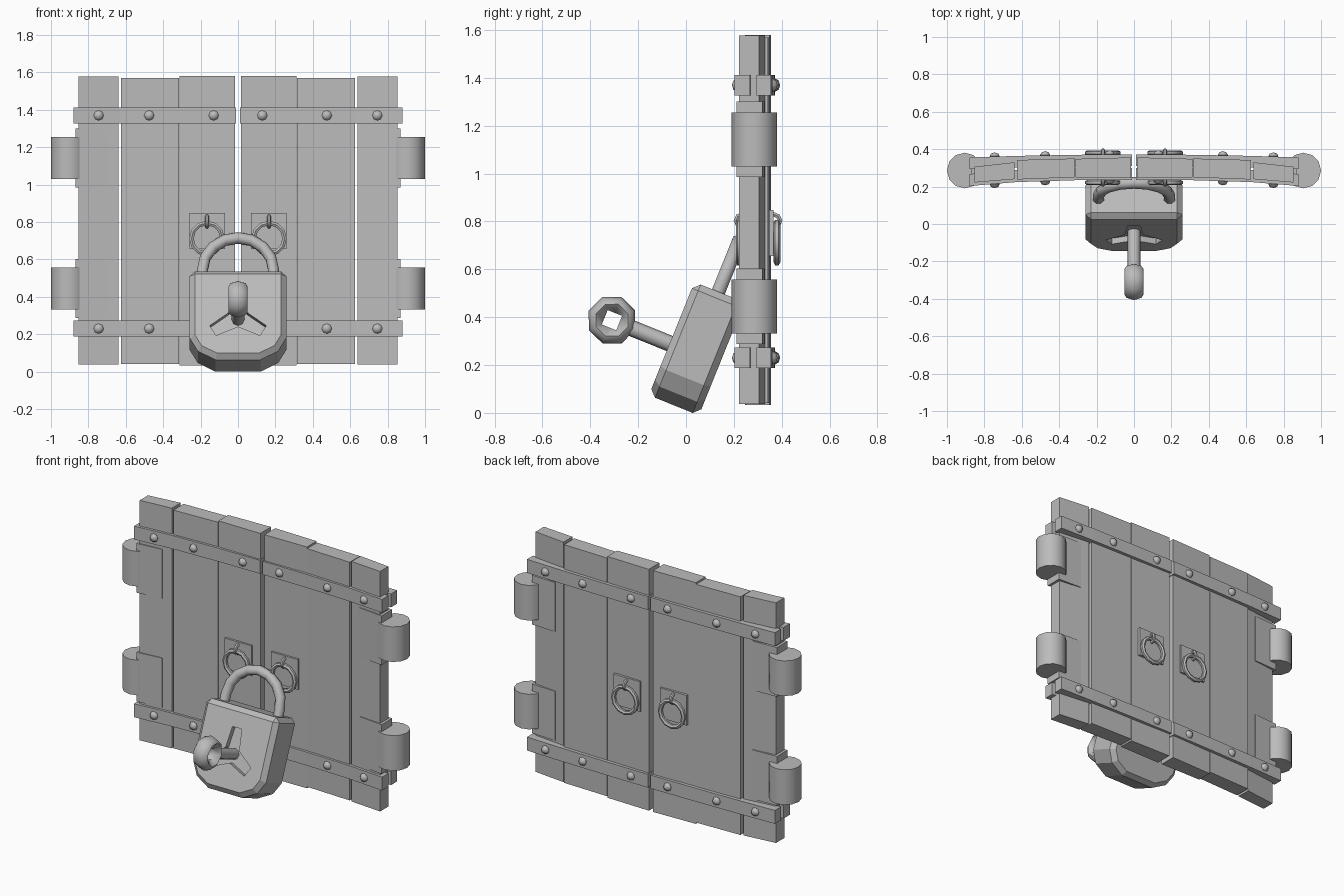
import bpy, bmesh, math
from mathutils import Matrix, Vector

cube = bpy.data.objects.get("Cube")
if cube:
    bpy.data.objects.remove(cube, do_unlink=True)

grey = bpy.data.materials.new("plain_grey")
grey.use_nodes = True
COLOUR = (0.5, 0.5, 0.5, 1)
grey.diffuse_color = COLOUR
grey.node_tree.nodes["Principled BSDF"].inputs["Base Color"].default_value = COLOUR


def finish(name, bm, matrix=None, smooth=False):
    """Turn a bmesh into a named grey object."""
    if matrix:
        bm.transform(matrix)
    bmesh.ops.recalc_face_normals(bm, faces=bm.faces)
    mesh = bpy.data.meshes.new(name)
    bm.to_mesh(mesh)
    bm.free()
    mesh.materials.append(grey)
    obj = bpy.data.objects.new(name, mesh)
    bpy.context.collection.objects.link(obj)
    if smooth:
        bpy.ops.object.select_all(action='DESELECT')
        obj.select_set(True)
        bpy.context.view_layer.objects.active = obj
        bpy.ops.object.shade_smooth_by_angle(angle=math.radians(50))
    return obj


def prism(name, outline, low, high, matrix=None):
    """Extrude a plan outline along z."""
    bm = bmesh.new()
    face = bm.faces.new([bm.verts.new((x, y, low)) for x, y in outline])
    ext = bmesh.ops.extrude_face_region(bm, geom=[face])
    top = [g for g in ext["geom"] if isinstance(g, bmesh.types.BMVert)]
    bmesh.ops.translate(bm, verts=top, vec=(0, 0, high - low))
    return finish(name, bm, matrix)


def tube(name, path, radius, sides=8, closed=False, matrix=None):
    """Sweep a circle along a path lying in the xz plane."""
    bm = bmesh.new()
    pts = [Vector(p) for p in path]
    n = len(pts)
    loops = []
    for i, p in enumerate(pts):
        before = pts[i - 1] if closed or i else p
        after = pts[(i + 1) % n] if closed or i < n - 1 else p
        along = (after - before).normalized()
        out = along.cross(Vector((0, 1, 0)))
        ring = []
        for k in range(sides):
            a = math.tau * (k + 0.5) / sides
            ring.append(bm.verts.new(p + radius * (out * math.cos(a) + Vector((0, math.sin(a), 0)))))
        loops.append(ring)
    for i in range(n if closed else n - 1):
        a, b = loops[i], loops[(i + 1) % n]
        for k in range(sides):
            j = (k + 1) % sides
            bm.faces.new((a[k], a[j], b[j], b[k]))
    if not closed:
        bm.faces.new(loops[0])
        bm.faces.new(loops[-1])
    return finish(name, bm, matrix, True)


def circle(radius, count):
    return [(radius * math.cos(math.tau * i / count), 0, radius * math.sin(math.tau * i / count))
            for i in range(count)]


def move(x, y, z):
    return Matrix.Translation((x, y, z))


def cylinder(name, radius, depth, sides, matrix):
    bm = bmesh.new()
    bmesh.ops.create_cone(bm, cap_ends=True, segments=sides, radius1=radius, radius2=radius, depth=depth)
    return finish(name, bm, matrix, True)


# Plank plan: inner x, outer x, front y and back y at each end, bottom, top
planks = [
    ("inner_plank", .015, .314, .247, .356, .25, .348, .032, 1.58),
    ("middle_plank", .316, .626, .25, .35, .238, .342, .042, 1.57),
    ("outer_plank", .638, .853, .24, .33, .222, .306, .038, 1.578),
]
# Strap lines running outward along the front and back of a door
front_strap = [(.01, .236), (.315, .234), (.63, .224), (.88, .203)]
back_strap = [(.01, .372), (.315, .37), (.63, .364), (.88, .356)]
quarter = Matrix.Rotation(math.pi / 2, 4, 'Z')

for side, s in (("left", 1), ("right", -1)):
    flip = Matrix.Scale(s, 4, (1, 0, 0))

    for name, x0, x1, f0, b0, f1, b1, low, high in planks:
        prism(f"{side}_{name}", [(x0, f0), (x1, f1), (x1, b1), (x0, b0)], low, high, flip)

    # Iron straps and their rivets
    for level, z in (("lower", .23), ("upper", 1.37)):
        for face, line, depth, tip in (("front", front_strap, .064, -.004), ("back", back_strap, -.062, .004)):
            inner = [(x, y + depth) for x, y in reversed(line)]
            prism(f"{side}_{level}_{face}_strap", line + inner, z - .043, z + .043, flip)
            for x in (.13, .475, .745):
                for (xa, ya), (xb, yb) in zip(line, line[1:]):
                    if xa <= x <= xb:
                        y = ya + (yb - ya) * (x - xa) / (xb - xa)
                bm = bmesh.new()
                bmesh.ops.create_uvsphere(bm, u_segments=8, v_segments=4, radius=.027)
                place = move(x, y + tip * .5, z) @ Matrix.Scale(.75, 4, (0, 1, 0)) \
                    @ Matrix.Rotation(math.pi / 2, 4, 'X')
                finish(f"{side}_{level}_{face}_rivet", bm, flip @ place, True)

    # Hinges: barrel plus a plate wrapping the outer plank
    for level, z in (("lower", .445), ("upper", 1.143)):
        cylinder(f"{side}_{level}_hinge_barrel", .095, .225, 12, flip @ move(.905, .286, z))
        prism(f"{side}_{level}_hinge_plate",
              [(.7, .231), (.87, .212), (.87, .32), (.7, .328)], z - .158, z + .158, flip)

    # Ring pulls on both faces
    for face, surface, out in (("front", .248, -1), ("back", .354, 1)):
        y0, y1 = sorted((surface - out * .01, surface + out * .012))
        prism(f"{side}_{face}_pull_plate", [(.07, y0), (.26, y0), (.26, y1), (.07, y1)], .655, .848, flip)
        tube(f"{side}_{face}_pull_ring", circle(.083, 12), .014, 6, True,
             flip @ move(.166, surface + out * .026, .712))
        tube(f"{side}_{face}_pull_staple", circle(.027, 8), .011, 6, True,
             flip @ move(.166, surface + out * .012, .803) @ quarter)

# Padlock, built upright and then leaned against the doors
lean = move(0, .04, .27) @ Matrix.Rotation(math.radians(-22), 4, 'X')
upright = Matrix.Rotation(math.pi / 2, 4, 'X')
half = [(.258, .255), (.258, -.13), (.215, -.205), (.12, -.255)]
outline = half + [(-x, y) for x, y in reversed(half)]
body = prism("padlock_body", outline, -.118, .108, lean @ upright)
bevel = body.modifiers.new("rim", 'BEVEL')
bevel.width = .028
bevel.segments = 1
bevel.limit_method = 'ANGLE'
bevel.angle_limit = math.radians(60)

# Three-armed keyhole recess
keyhole = []
for k in range(3):
    a = math.pi / 2 + k * math.tau / 3
    ux, uy = math.cos(a), math.sin(a)
    for w in (-.033, .033):
        keyhole.append((.155 * ux - w * uy, .155 * uy + w * ux))
    keyhole.append((.055 * math.cos(a + math.pi / 3), .055 * math.sin(a + math.pi / 3)))
cutter = prism("keyhole_cutter", keyhole, .075, .2, lean @ upright @ move(0, -.02, 0))
cutter.hide_render = True
cutter.display_type = 'WIRE'
cut = body.modifiers.new("keyhole", 'BOOLEAN')
cut.operation = 'DIFFERENCE'
cut.object = cutter
cut.solver = 'EXACT'
bpy.context.view_layer.update()
bpy.ops.object.select_all(action='DESELECT')
body.select_set(True)
bpy.context.view_layer.objects.active = body
for m in ("rim", "keyhole"):
    bpy.ops.object.modifier_apply(modifier=m)
bpy.data.objects.remove(cutter, do_unlink=True)

# Shackle
arch = [(.19 * math.cos(math.pi * i / 8), 0, .295 + .185 * math.sin(math.pi * i / 8)) for i in range(9)]
tube("shackle", [(.19, 0, .2)] + arch + [(-.19, 0, .2)], .031, 8, False, lean)

# Key: shaft into the lock, and a bow with a square hole
cylinder("key_shaft", .034, .26, 8, lean @ move(0, -.19, -.022) @ upright)
bm = bmesh.new()
section = [(.046, -.022), (.072, -.052), (.092, -.04), (.105, 0), (.092, .04), (.072, .052), (.046, .022)]
rings = []
for i in range(8):
    a = math.tau * (i + .0) / 8 + math.pi / 4
    ring = []
    for r, x in section:
        if r < .05 and i % 2:
            r *= math.sqrt(.5)
        ring.append(bm.verts.new((x, r * math.cos(a), r * math.sin(a))))
    rings.append(ring)
for i, ring in enumerate(rings):
    following = rings[(i + 1) % len(rings)]
    for k in range(len(section)):
        j = (k + 1) % len(section)
        bm.faces.new((ring[k], ring[j], following[j], following[k]))
finish("key_bow", bm, lean @ move(0, -.368, -.022), True)
